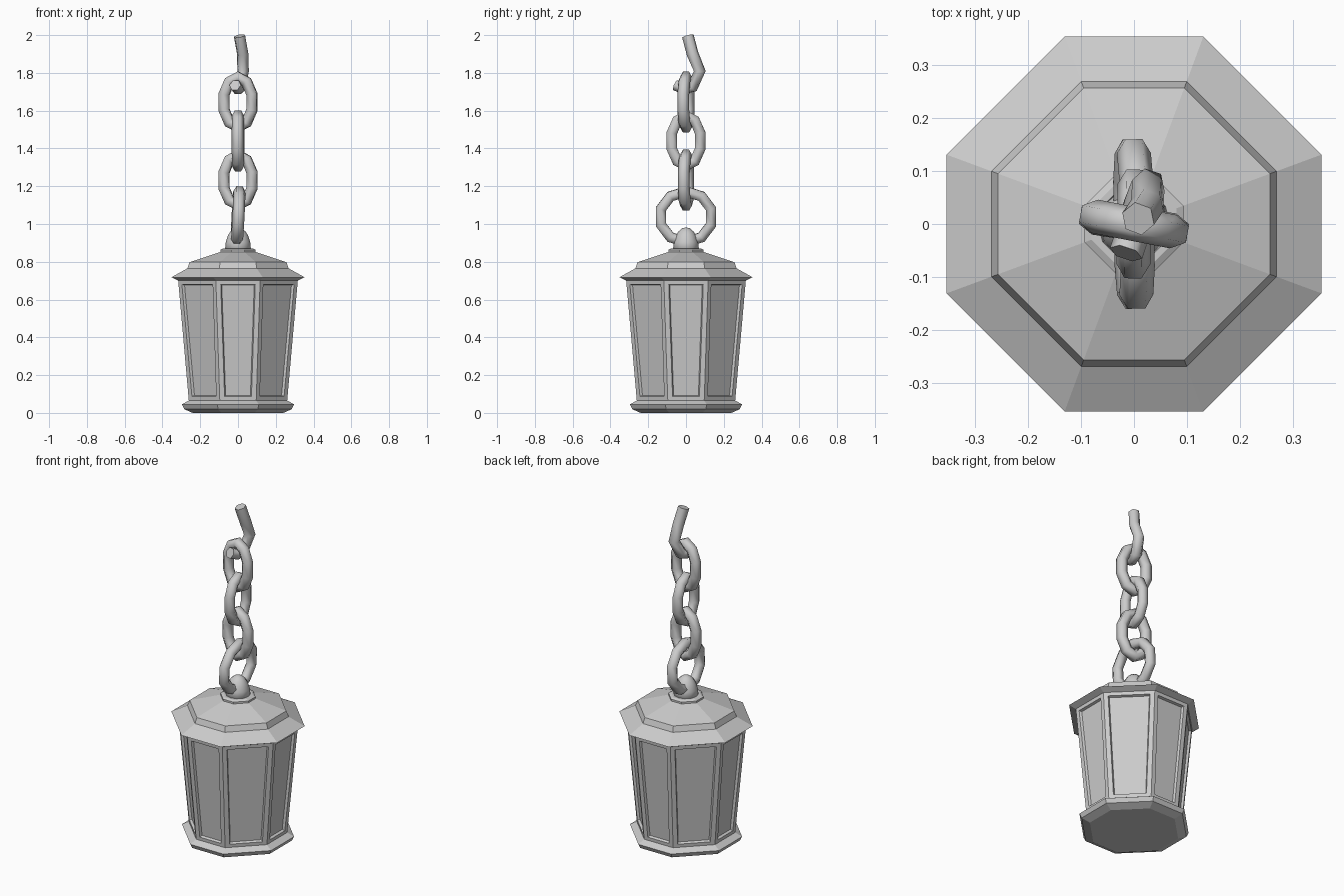
import bpy, bmesh
from math import sin, cos, pi, radians

default = bpy.data.objects.get("Cube")
if default:
    bpy.data.objects.remove(default)


def add_mesh(name, bm):
    bmesh.ops.recalc_face_normals(bm, faces=bm.faces)
    mesh = bpy.data.meshes.new(name)
    bm.to_mesh(mesh)
    bm.free()
    obj = bpy.data.objects.new(name, mesh)
    bpy.context.collection.objects.link(obj)
    return obj


def octagon(a):
    # Square of half width a with cut corners
    b = a * 0.37
    return [(a, -b), (a, b), (b, a), (-b, a), (-a, b), (-a, -b), (-b, -a), (b, -a)]


def loft(name, profile, panels=False):
    # Stack octagons of (half width, height) and cap both ends
    bm = bmesh.new()
    rings = [[bm.verts.new((x, y, z)) for x, y in octagon(a)] for a, z in profile]
    sides = []
    for low, high in zip(rings, rings[1:]):
        for i in range(8):
            j = (i + 1) % 8
            sides.append(bm.faces.new((low[i], low[j], high[j], high[i])))
    bm.faces.new(rings[0][::-1])
    bm.faces.new(rings[-1])
    bm.normal_update()
    if panels:
        bmesh.ops.inset_individual(bm, faces=sides, thickness=0.036)
        bmesh.ops.inset_individual(bm, faces=sides, thickness=0.008, depth=-0.014)
    return add_mesh(name, bm)


def rod(name, points, closed, location=(0, 0, 0), rotation=(0, 0, 0)):
    # Six-sided round bar along a path
    curve = bpy.data.curves.new(name, "CURVE")
    curve.dimensions = "3D"
    curve.bevel_depth = 0.032
    curve.bevel_resolution = 1
    curve.use_fill_caps = not closed
    spline = curve.splines.new("POLY")
    spline.points.add(len(points) - 1)
    for p, co in zip(spline.points, points):
        p.co = (*co, 1)
    spline.use_cyclic_u = closed
    obj = bpy.data.objects.new(name, curve)
    bpy.context.collection.objects.link(obj)
    obj.location = location
    obj.rotation_euler = rotation
    smooth(obj, True)


def smooth(obj, convert=False):
    bpy.ops.object.select_all(action="DESELECT")
    obj.select_set(True)
    bpy.context.view_layer.objects.active = obj
    if convert:
        bpy.ops.object.convert(target="MESH")
    bpy.ops.object.shade_smooth_by_angle(angle=radians(65))


# Lantern housing
loft("base", [(0.24, 0), (0.285, 0.02), (0.297, 0.045), (0.26, 0.066)])
loft("glazed_body", [(0.26, 0.06), (0.317, 0.705)], panels=True)
loft("roof", [(0.315, 0.70), (0.353, 0.718), (0.268, 0.765),
              (0.256, 0.798), (0.09, 0.853)])
loft("collar", [(0.093, 0.85), (0.093, 0.863), (0.08, 0.87)])

# Domed hanger knob
bm = bmesh.new()
bmesh.ops.create_uvsphere(bm, u_segments=12, v_segments=10, radius=1)
for v in bm.verts:
    v.co = (v.co.x * 0.068, v.co.y * 0.068, 0.87 + v.co.z * (0.112 if v.co.z > 0 else 0.01))
smooth(add_mesh("hanger_knob", bm))

# Chain links: height, half width, turn, lean
links = [(1.038, 0.140, 91, 3), (1.232, 0.079, -9, 0),
         (1.440, 0.079, 89, 0), (1.645, 0.079, -11, 0)]
for n, (z, width, turn, lean) in enumerate(links, 1):
    angles = [2 * pi * i / 10 for i in range(10)]
    ring = [(width * sin(t), 0, 0.134 * cos(t)) for t in angles]
    rod(f"chain_link_{n}", ring, True, (0, 0, z), (radians(lean), 0, radians(turn)))

# Broken link at the top
rod("broken_link", [(-0.015, -0.055, 1.735), (0, -0.01, 1.715), (0.012, 0.035, 1.725),
                    (0.027, 0.073, 1.81), (0.025, 0.035, 1.90), (0.008, 0.01, 1.995)], False)
